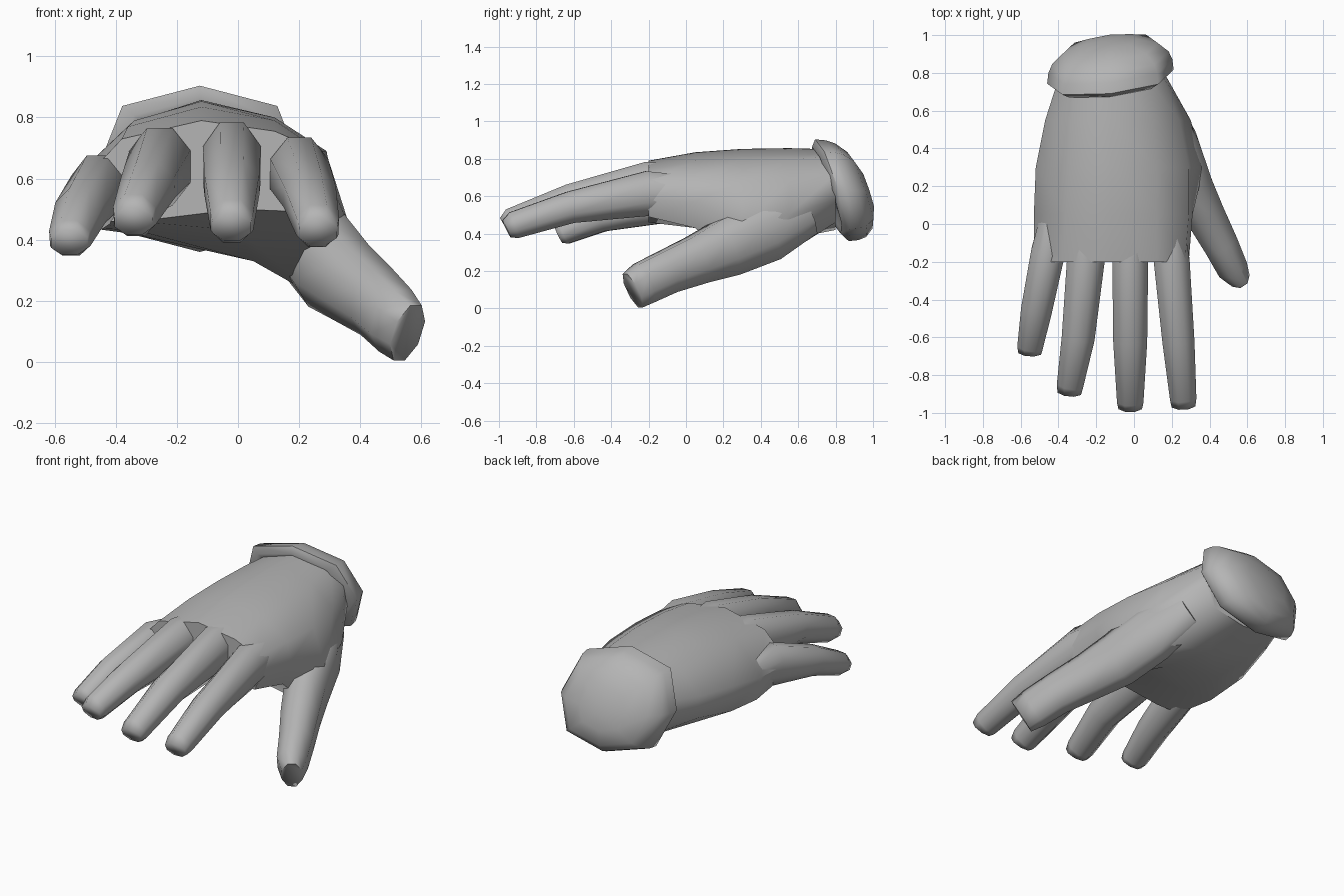
import bpy, bmesh, math
from mathutils import Vector

if "Cube" in bpy.data.objects:
    bpy.data.objects.remove(bpy.data.objects["Cube"])

skin = bpy.data.materials.new("plain_grey")
skin.diffuse_color = (0.46, 0.46, 0.46, 1)
skin.use_nodes = True
skin.node_tree.nodes["Principled BSDF"].inputs["Base Color"].default_value = skin.diffuse_color


def loft(name, rings, angle=60):
    """Bridge equal-length rings of points and close both ends."""
    bm = bmesh.new()
    loops = [[bm.verts.new(p) for p in ring] for ring in rings]
    n = len(loops[0])
    for a, b in zip(loops, loops[1:]):
        for i in range(n):
            j = (i + 1) % n
            bm.faces.new((a[i], a[j], b[j], b[i]))
    bm.faces.new(loops[0][::-1])
    bm.faces.new(loops[-1])
    bmesh.ops.recalc_face_normals(bm, faces=bm.faces[:])
    mesh = bpy.data.meshes.new(name)
    bm.to_mesh(mesh)
    bm.free()
    obj = bpy.data.objects.new(name, mesh)
    bpy.context.collection.objects.link(obj)
    mesh.materials.append(skin)
    bpy.ops.object.select_all(action='DESELECT')
    obj.select_set(True)
    bpy.context.view_layer.objects.active = obj
    bpy.ops.object.shade_smooth_by_angle(angle=math.radians(angle))
    return obj


def digit(name, stations, sides=8):
    """Tapered tube; each station is x, y, z, width, height."""
    centres = [Vector(s[:3]) for s in stations]
    rings = []
    for k, (c, s) in enumerate(zip(centres, stations)):
        t = (centres[min(k + 1, len(centres) - 1)] - centres[max(k - 1, 0)]).normalized()
        side = t.cross(Vector((0, 0, 1))).normalized()
        up = side.cross(t)
        ring = []
        for i in range(sides):
            a = 2 * math.pi * (i + 0.5) / sides
            ring.append(c + side * (math.cos(a) * s[3] * 0.54) + up * (math.sin(a) * s[4] * 0.54))
        rings.append(ring)
    return loft(name, rings, 75)


# Palm with the thumb mound, as (x, z) outlines along y
palm = {
    0.80: [(-.12, .85), (.05, .81), (.14, .72), (.16, .58), (.10, .46),
           (-.10, .42), (-.30, .45), (-.39, .55), (-.39, .68), (-.30, .79)],
    0.55: [(-.12, .857), (.10, .80), (.24, .68), (.30, .50), (.20, .30),
           (-.08, .37), (-.35, .43), (-.46, .51), (-.47, .64), (-.33, .79)],
    0.30: [(-.12, .853), (.12, .80), (.29, .68), (.37, .43), (.28, .20),
           (.05, .33), (-.35, .42), (-.51, .47), (-.52, .62), (-.34, .79)],
    0.05: [(-.12, .835), (.12, .79), (.29, .69), (.31, .57), (.26, .43),
           (0, .43), (-.33, .43), (-.50, .44), (-.53, .58), (-.36, .77)],
    -0.20: [(-.12, .79), (.12, .755), (.27, .69), (.29, .58), (.25, .49),
            (0, .50), (-.33, .46), (-.48, .46), (-.53, .57), (-.38, .73)],
}
loft("palm", [[(x, y, z) for x, z in pts] for y, pts in palm.items()])

# Fingers, rooted inside the palm
digit("index_finger", [(.185, .08, .63, .14, .15), (.20, -.20, .615, .19, .24),
                       (.235, -.62, .54, .17, .17), (.26, -.92, .445, .14, .145),
                       (.262, -.96, .425, .125, .10)])
digit("middle_finger", [(-.02, .08, .67, .14, .18), (-.02, -.20, .65, .19, .27),
                        (-.02, -.62, .58, .18, .17), (-.02, -.935, .46, .14, .15),
                        (-.02, -.97, .44, .125, .10)])
digit("ring_finger", [(-.24, .08, .66, .14, .16), (-.255, -.19, .64, .20, .255),
                      (-.295, -.60, .57, .175, .17), (-.338, -.85, .48, .14, .145),
                      (-.342, -.89, .46, .125, .10)])
digit("little_finger", [(-.42, .08, .57, .13, .14), (-.455, -.15, .565, .18, .225),
                        (-.515, -.45, .49, .165, .16), (-.55, -.65, .405, .135, .125),
                        (-.552, -.68, .39, .12, .09)])

# Thumb, flowing out of the mound
digit("thumb", [(.15, .64, .52, .16, .26), (.23, .43, .415, .22, .33),
                (.295, .22, .325, .23, .31), (.37, .06, .26, .21, .26),
                (.455, -.10, .195, .185, .23), (.515, -.225, .135, .165, .225),
                (.555, -.285, .095, .11, .205)])

# Wrist cuff: tilted eight-sided rim closed by a shallow dome, (scale, depth)
rings = []
for scale, depth in [(.76, -.02), (.85, -.03), (1, 0), (.98, .055), (.92, .10),
                     (.75, .15), (.42, .185), (.12, .195)]:
    ring = []
    for i in range(8):
        a = math.pi * i / 4
        r = scale * (1.07 if i % 2 else 1)
        dx, dz = .335 * r * math.cos(a), .272 * r * math.sin(a)
        ring.append((-.125 + dx, .78 + .11 * dx - .33 * dz + depth, .632 + dz))
    rings.append(ring)
loft("wrist_cuff", rings)
